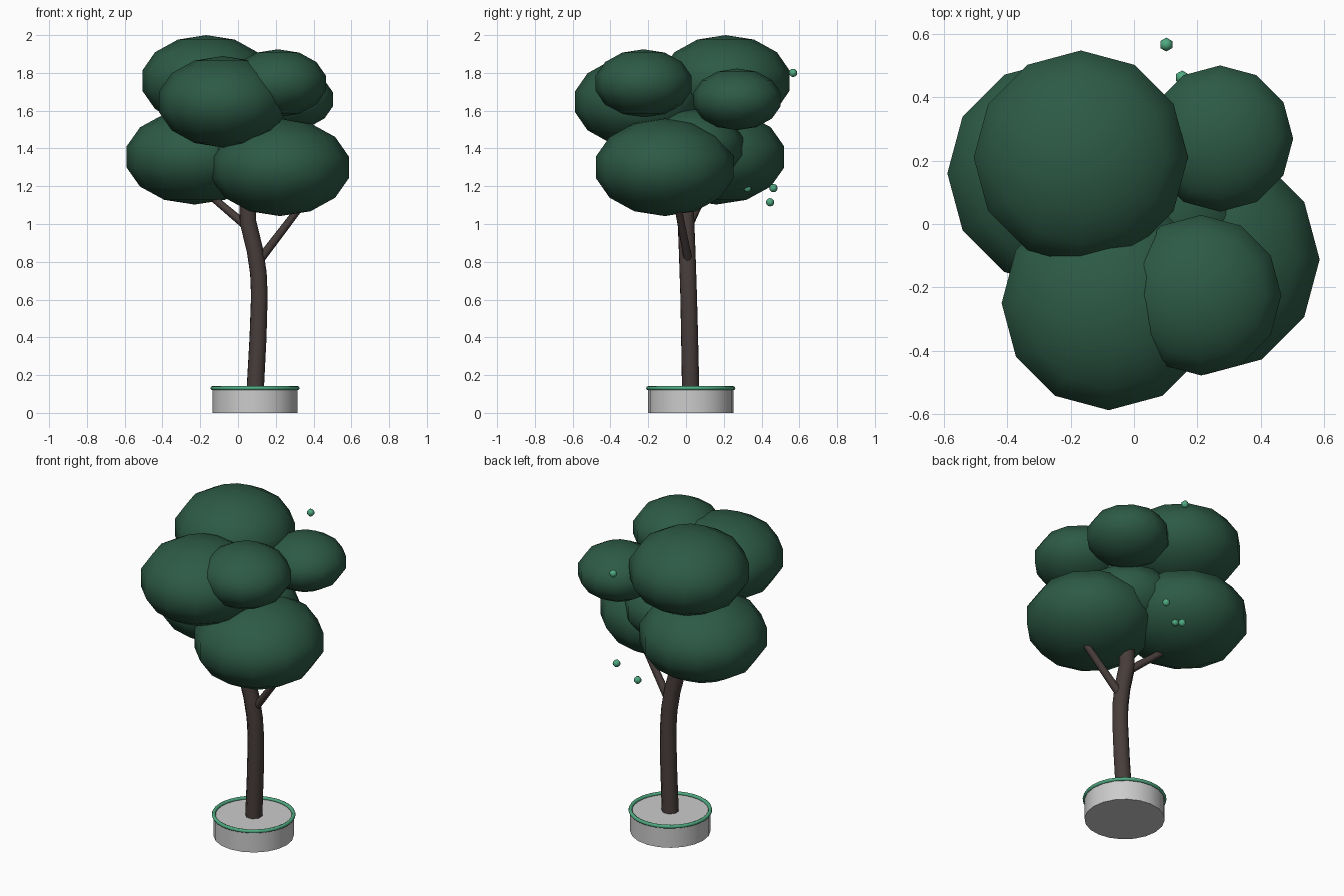
import bpy

if "Cube" in bpy.data.objects:
    bpy.data.objects.remove(bpy.data.objects["Cube"])


def material(name, rgb):
    m = bpy.data.materials.new(name)
    m.diffuse_color = (*rgb, 1)
    m.use_nodes = True
    m.node_tree.nodes["Principled BSDF"].inputs["Base Color"].default_value = m.diffuse_color
    return m


LEAF = material("leaf_green", (0.026, 0.102, 0.061))
BARK = material("bark", (0.065, 0.048, 0.044))
MINT = material("mint", (0.08, 0.40, 0.22))


def finish(name, mat=None, smooth=True):
    ob = bpy.context.object
    ob.name = name
    if mat:
        ob.data.materials.append(mat)
    if smooth:
        bpy.ops.object.shade_smooth()
    return ob


def blob(name, loc, r, rz, mat, seg=12, rings=7):
    bpy.ops.mesh.primitive_uv_sphere_add(segments=seg, ring_count=rings, radius=1, location=loc)
    bpy.context.object.scale = (r, r, rz)
    return finish(name, mat)


def limb(name, pts):
    # round tube through (x, y, z, radius) points
    cu = bpy.data.curves.new(name, 'CURVE')
    cu.dimensions = '3D'
    cu.bevel_depth = 1
    cu.bevel_resolution = 2
    cu.use_fill_caps = True
    sp = cu.splines.new('POLY')
    sp.points.add(len(pts) - 1)
    for p, (x, y, z, r) in zip(sp.points, pts):
        p.co = (x, y, z, 1)
        p.radius = r
    sp.use_smooth = True
    ob = bpy.data.objects.new(name, cu)
    bpy.context.collection.objects.link(ob)
    cu.materials.append(BARK)


CX, CY = 0.09, 0.025

# planter and its coloured rim
bpy.ops.mesh.primitive_cylinder_add(vertices=20, radius=0.226, depth=0.126, location=(CX, CY, 0.063))
finish("planter", smooth=False)
bpy.ops.object.shade_smooth_by_angle()
bpy.ops.mesh.primitive_torus_add(major_radius=0.225, minor_radius=0.011, major_segments=28,
                                 minor_segments=8, location=(CX, CY, 0.131))
finish("planter_rim", MINT)

# trunk and branches
limb("trunk", [(0.09, 0.025, 0.10, 0.049), (0.106, 0.019, 0.40, 0.048), (0.113, 0.014, 0.62, 0.047),
               (0.108, 0.01, 0.74, 0.047), (0.09, 0.006, 0.86, 0.047), (0.053, 0.0, 1.01, 0.047),
               (0.047, -0.003, 1.25, 0.046)])
limb("right_branch", [(0.10, 0.015, 0.79, 0.024), (0.36, -0.05, 1.13, 0.019)])
limb("left_branch", [(0.05, 0.01, 0.985, 0.024), (-0.17, 0.10, 1.17, 0.019)])

# foliage clumps: centre, horizontal radius, vertical radius
clumps = {
    "foliage_core": ((0.07, 0.03, 1.41), 0.28, 0.20),
    "foliage_low_left": ((-0.23, 0.16, 1.355), 0.369, 0.252),
    "foliage_low_right": ((0.222, -0.112, 1.30), 0.374, 0.258),
    "foliage_front": ((-0.08, -0.25, 1.647), 0.347, 0.242),
    "foliage_top": ((-0.168, 0.21, 1.759), 0.347, 0.241),
    "foliage_high_right": ((0.212, -0.225, 1.745), 0.26, 0.18),
    "foliage_back_right": ((0.272, 0.27, 1.66), 0.237, 0.163),
}
for name, (loc, r, rz) in clumps.items():
    blob(name, loc, r, rz, LEAF)

# small drifting buds
buds = [(0.102, 0.567, 1.80), (0.152, 0.463, 1.19), (0.02, 0.445, 1.115), (-0.03, 0.325, 1.19)]
for i, p in enumerate(buds):
    blob(f"bud_{i + 1}", p, 0.022, 0.022, MINT, 6, 6)
